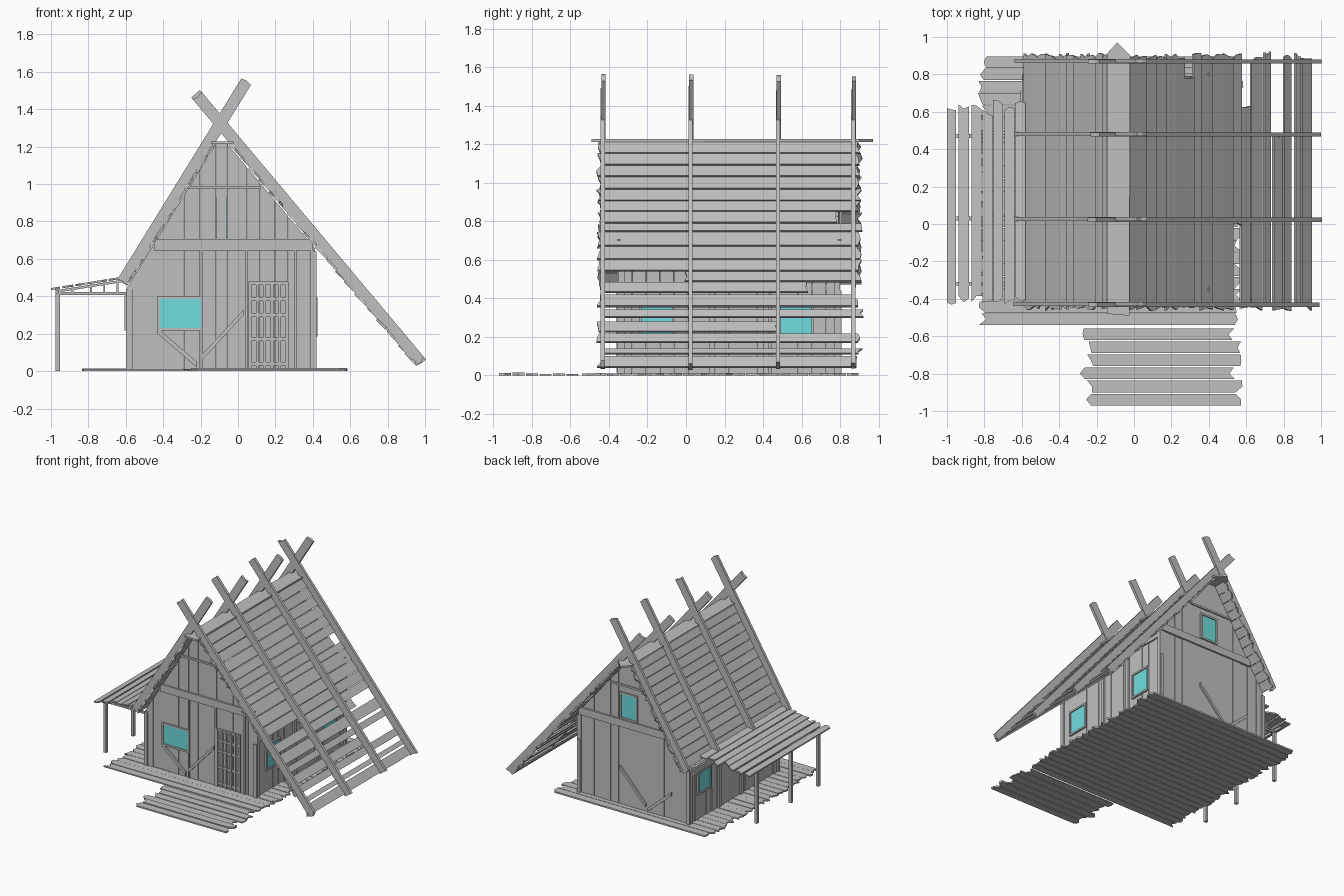
import bpy, bmesh, random
from mathutils import Vector as V

random.seed(4)
cube = bpy.data.objects.get("Cube")
if cube:
    bpy.data.objects.remove(cube)

X, Y, Z = V((1, 0, 0)), V((0, 1, 0)), V((0, 0, 1))


def material(name, colour):
    m = bpy.data.materials.new(name)
    m.use_nodes = True
    m.diffuse_color = (*colour, 1)
    m.node_tree.nodes["Principled BSDF"].inputs["Base Color"].default_value = (*colour, 1)
    return m


WOOD = material("weathered grey wood", (0.53, 0.53, 0.53))
GLASS = material("teal glass", (0.16, 0.72, 0.72))


class Part:
    """Collects planks into one mesh object."""

    def __init__(self, name, mat=WOOD):
        self.name, self.mat, self.bm = name, mat, bmesh.new()

    def __enter__(self):
        return self

    def __exit__(self, *args):
        bmesh.ops.recalc_face_normals(self.bm, faces=self.bm.faces)
        mesh = bpy.data.meshes.new(self.name)
        self.bm.to_mesh(mesh)
        self.bm.free()
        mesh.materials.append(self.mat)
        bpy.context.collection.objects.link(bpy.data.objects.new(self.name, mesh))

    def prism(self, outline, off):
        lo = [self.bm.verts.new(p) for p in outline]
        hi = [self.bm.verts.new(p + off) for p in outline]
        self.bm.faces.new(lo)
        self.bm.faces.new(hi)
        for i in range(len(lo)):
            j = (i + 1) % len(lo)
            self.bm.faces.new((lo[i], lo[j], hi[j], hi[i]))

    def plank(self, a, b, axis, s0, s1, off, jag=0.0):
        """Board between edge points a and b, running s0..s1 along axis."""
        ends = s1 if isinstance(s1, tuple) else (s1, s1)

        def r():
            return random.uniform(-jag, jag)
        pts = [a + axis * (s0 + r()), b + axis * (s0 + r()),
               b + axis * (ends[1] + r()), a + axis * (ends[0] + r())]
        if jag:
            pts.insert(3, (a + b) / 2 + axis * (sum(ends) / 2 + r()))
            pts.insert(1, (a + b) / 2 + axis * (s0 + r()))
        self.prism(pts, off)

    def box(self, x0, x1, y0, y1, z0, z1):
        self.plank(V((x0, y0, z0)), V((x1, y0, z0)), Z, 0, z1 - z0, Y * (y1 - y0))


# Roof lines: foot, head and inward normal of each slope
LF, LH = V((-0.615, 0, 0.48)), V((0.045, 0, 1.55))
RF, RH = V((0.975, 0, 0.05)), V((-0.22, 0, 1.475))
LN = V((LH.z - LF.z, 0, LF.x - LH.x)).normalized()
RN = V((RF.z - RH.z, 0, RH.x - RF.x)).normalized()


def on_slope(foot, head, z):
    return foot + (head - foot) * ((z - foot.z) / (head.z - foot.z))


def roof_height(x):
    left = LF.z + (x - LF.x) * (LH.z - LF.z) / (LH.x - LF.x) - 0.075
    right = RF.z + (x - RF.x) * (RH.z - RF.z) / (RH.x - RF.x) - 0.07
    return min(left, right, 1.215)


# Floor and loose planks at the front
with Part("floor_planks") as p:
    rows = 22
    w = 1.44 / rows
    for i in range(rows):
        y = -0.54 + i * w
        p.plank(V((0, y, 0)), V((0, y + w - 0.004, 0)), X, -0.81, 0.56,
                Z * random.uniform(0.01, 0.013), 0.025)
with Part("front_walkway") as p:
    for i in range(6):
        y = -0.97 + i * 0.07
        shift = random.uniform(-0.02, 0.02)
        p.plank(V((0, y, 0)), V((0, y + 0.062, 0)), X, -0.25 + shift, 0.54 + shift,
                Z * random.uniform(0.008, 0.016), 0.022)

# Gable walls: upright boards cut to the roof slope
EDGES = (-0.595, -0.52, -0.435, -0.36, -0.29, -0.2, -0.115, -0.06,
         0.05, 0.12, 0.2, 0.27, 0.335, 0.385, 0.415)
for name, y, out in (("front_wall", -0.34, -1), ("back_wall", 0.79, 1)):
    with Part(name) as p:
        for a, b in zip(EDGES, EDGES[1:]):
            b -= 0.002
            depth = random.uniform(0.0, 0.006)
            p.plank(V((a, y - out * 0.02, 0.005)), V((b, y - out * 0.02, 0.005)), Z, 0,
                    (roof_height(a), roof_height(b)), Y * out * (0.02 + depth))
    with Part(name + "_beams") as p:
        f0, f1 = sorted((y, y + out * 0.018))
        p.box(-0.45, 0.4, f0, f1, 0.645, 0.705)
        p.box(-0.27, 0.12, f0, f1 - 0.004, 0.975, 0.99)
        for x in (-0.595, 0.385):
            p.box(x, x + 0.03, f0, f1, 0.005, 0.44)

# Side walls
for name, x, out, top in (("left_wall", -0.585, -1, 0.45), ("right_wall", 0.405, 1, 0.65)):
    with Part(name) as p:
        n, w = 16, 1.15 / 16
        for i in range(n):
            y = -0.35 + i * w
            p.plank(V((x - out * 0.02, y, 0.005)), V((x - out * 0.02, y + w - 0.002, 0.005)),
                    Z, 0, top - 0.01, X * out * (0.02 + random.uniform(0, 0.006)))
        f0, f1 = sorted((x, x + out * 0.015))
        p.box(f0, f1, -0.35, 0.8, top - 0.06, top - 0.01)
        for y in (-0.35, 0.12, 0.4, 0.77):
            p.box(f0, f1, y, y + 0.03, 0.005, top - 0.05)

# Windows: pane plus four frame strips
WINDOWS = {
    "front_window": (V((-0.31, -0.347, 0.307)), X, -Y, 0.22, 0.155),
    "back_window": (V((-0.05, 0.797, 0.82)), X, Y, 0.13, 0.19),
    "left_window": (V((-0.592, 0.62, 0.31)), Y, -X, 0.15, 0.16),
    "right_front_window": (V((0.412, -0.15, 0.29)), Y, X, 0.16, 0.18),
    "right_back_window": (V((0.412, 0.57, 0.29)), Y, X, 0.16, 0.18),
}
for name, (c, u, n, w, h) in WINDOWS.items():
    with Part(name + "_pane", GLASS) as p:
        p.plank(c - u * w / 2, c + u * w / 2, Z, -h / 2, h / 2, n * 0.006)
    with Part(name + "_frame") as p:
        t = 0.014
        for s in (-1, 1):
            e = c + u * s * (w + t) / 2
            p.plank(e - u * t / 2, e + u * t / 2, Z, -h / 2 - t, h / 2 + t, n * 0.014)
            e = c + Z * s * (h + t) / 2
            p.plank(e - Z * t / 2, e + Z * t / 2, u, -w / 2, w / 2, n * 0.014)

# Front door with lattice bars and diagonal braces
with Part("front_door") as p:
    for i in range(6):
        x = 0.055 + i * 0.04
        p.box(x, x + 0.016, -0.362, -0.34, 0.015, 0.475)
    for z in (0.03, 0.16, 0.29, 0.375, 0.46):
        p.box(0.055, 0.27, -0.358, -0.34, z, z + 0.02)
with Part("wall_braces") as p:
    for y, n in ((-0.345, -Y), (0.795, Y)):
        for x0, x1, z0, z1 in ((-0.43, -0.22, 0.2, 0.02), (-0.2, 0.03, 0.05, 0.3)):
            a, b = V((x0, y, z0)), V((x1, y, z1))
            p.plank(a, a + Z * 0.03, b - a, 0, 1, n * 0.012)
    for x in (-0.2, 0.04, 0.3):
        p.box(x, x + 0.012, -0.357, -0.34, 0.01, 0.645)

# Roof boards: rows are (low z, high z, start y, end y)
right_rows = [(0.06, 0.12, -0.45, 0.9), (0.13, 0.16, -0.43, 0.9), (0.19, 0.235, -0.46, 0.89),
              (0.245, 0.3, -0.45, 0.48), (0.32, 0.36, -0.44, 0.91), (0.375, 0.44, -0.46, 0.88),
              (0.45, 0.505, -0.45, 0.62), (0.505, 0.56, 0.0, 0.9)]
cuts = (0.56, 0.62, 0.69, 0.765, 0.81, 0.87, 0.925, 0.985, 1.05, 1.11, 1.17, 1.24)
right_rows += [(a, b, -0.45, 0.77 if a == 0.81 else 0.9) for a, b in zip(cuts, cuts[1:])]
left_rows = [(0.49 + i * 0.062, 0.552 + i * 0.062, -0.45, 0.9) for i in range(12)]
for name, foot, head, n, rows in (("right_roof_boards", RF, RH, RN, right_rows),
                                  ("left_roof_boards", LF, LH, LN, left_rows)):
    with Part(name) as p:
        for z0, z1, y0, y1 in rows:
            a = on_slope(foot, head, z0) + n * 0.02
            b = on_slope(foot, head, z1 - 0.003) + n * random.uniform(0.022, 0.028)
            p.plank(a, b, Y, y0, y1, n * 0.013, 0.016)
with Part("ridge_board") as p:
    outline = [(-0.145, -0.48), (-0.025, -0.49), (-0.02, 0.9), (-0.09, 0.97), (-0.145, 0.91)]
    p.prism([V((x, y, 1.213)) for x, y in outline], Z * 0.014)

# Crossed rafters
with Part("rafters") as p:
    for y in (-0.43, 0.025, 0.48, 0.87):
        for foot, head, n, dy in ((LF, LH, LN, 0.002), (RF, RH, RN, -0.002)):
            d = head - foot
            c = foot + Y * (y + dy - 0.011)
            p.plank(c - n * 0.031, c + n * 0.031, d, 0, 1 + random.uniform(-0.01, 0.005),
                    Y * 0.022, 0.007)

# Lean-to porch on the left side
with Part("porch_roof") as p:
    strips = [(-1.0, -0.952), (-0.938, -0.882), (-0.87, -0.815), (-0.81, -0.757),
              (-0.753, -0.7), (-0.692, -0.64), (-0.635, -0.58)]
    for x0, x1 in strips:
        s = random.uniform(-0.02, 0.02)
        p.plank(V((x0, 0, 0.433 + (x0 + 1) * 0.158)), V((x1, 0, 0.433 + (x1 + 1) * 0.158)),
                Y, -0.41 + s, 0.62 + s, Z * 0.011, 0.025)
with Part("porch_frame") as p:
    for y in (-0.33, 0.02, 0.46):
        p.box(-0.977, -0.953, y, y + 0.024, 0, 0.44)
        p.box(-0.96, -0.59, y, y + 0.02, 0.408, 0.422)
        a = V((-0.97, y, 0.42))
        p.plank(a, a + Z * 0.013, V((0.38, 0, 0.06)), 0, 1, Y * 0.02)
        for x in (-0.89, -0.79, -0.72, -0.65):
            p.box(x, x + 0.01, y, y + 0.018, 0.42, 0.44 + (x + 1) * 0.15)
    p.box(-0.975, -0.957, -0.36, 0.55, 0.415, 0.434)
